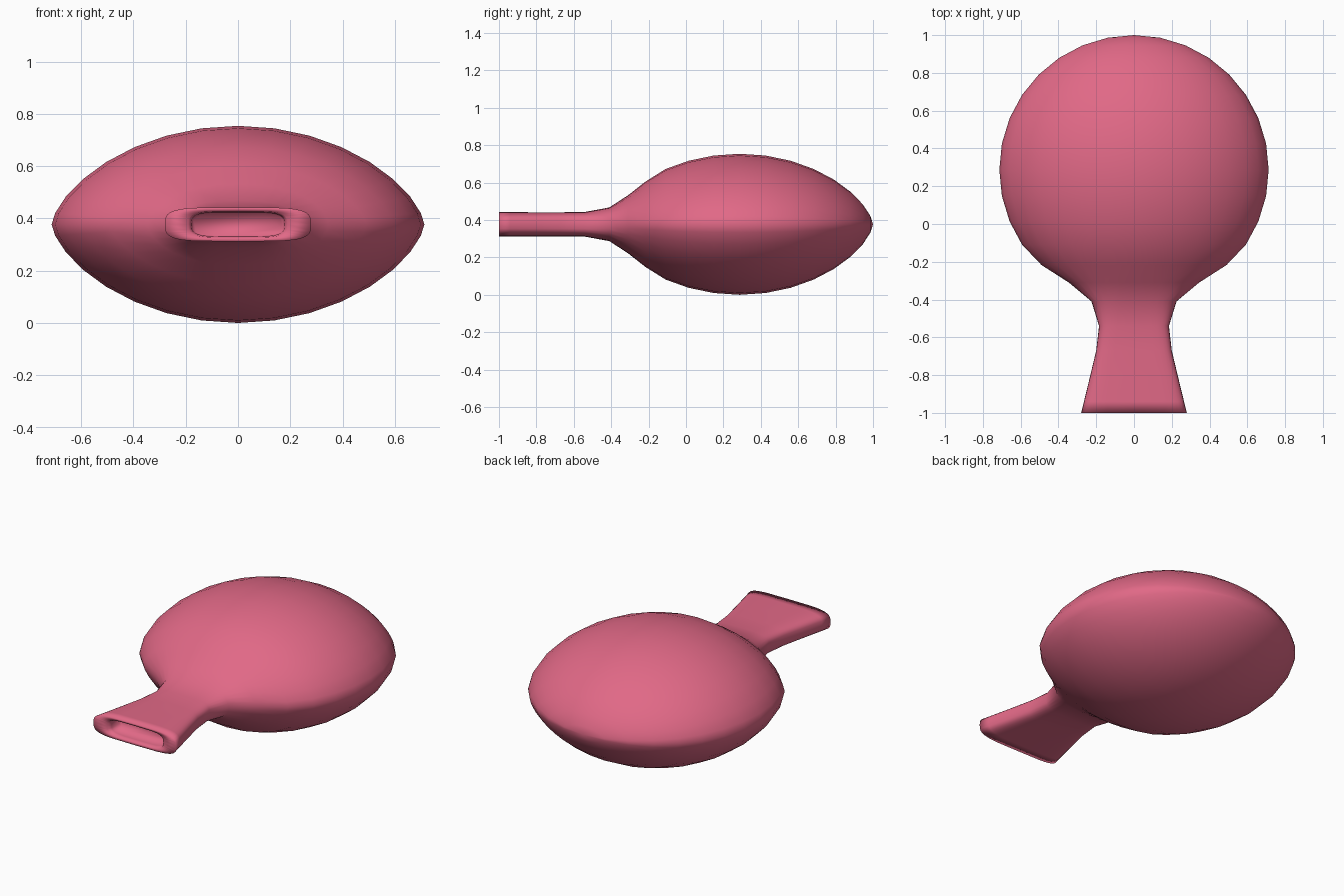
import bpy, bmesh, math

if "Cube" in bpy.data.objects:
    bpy.data.objects.remove(bpy.data.objects["Cube"], do_unlink=True)

# Rubber material
pink = bpy.data.materials.new("pink rubber")
pink.use_nodes = True
COLOR = (0.75, 0.14, 0.24, 1)
pink.diffuse_color = COLOR
pink.node_tree.nodes["Principled BSDF"].inputs["Base Color"].default_value = COLOR

SEGMENTS = 32
RADIUS, HALF_HEIGHT, BODY_Y = 0.713, 0.377, 0.287


def power(v, p):
    return 0.0 if abs(v) < 1e-9 else math.copysign(abs(v) ** p, v)


def add_ring(bm, y, w, h, a, b):
    """Cross-section of half width w and half height h; a and b set its squareness."""
    ring = []
    for i in range(SEGMENTS):
        t = 2 * math.pi * i / SEGMENTS
        ring.append(bm.verts.new((w * power(math.cos(t), a), y,
                                  HALF_HEIGHT + h * power(math.sin(t), b))))
    return ring


# Inflated lens-shaped body, from the back towards the neck
sections = []
for i in range(1, 13):
    phi = math.radians(11.25 * i)
    s = math.sin(phi)
    sections.append((BODY_Y + RADIUS * math.cos(phi), RADIUS * s,
                     HALF_HEIGHT * s ** 1.32, 1.0, 1.32))
sections[-1] = (-0.217, 0.49, 0.228, 1.0, 1.28)

# Shoulder, flared neck, rim and the recessed mouth
sections += [
    (-0.31, 0.345, 0.155, 0.9, 1.1),
    (-0.41, 0.225, 0.09, 0.65, 0.8),
    (-0.54, 0.185, 0.066, 0.45, 0.6),
    (-0.67, 0.20, 0.064, 0.4, 0.6),
    (-0.80, 0.231, 0.064, 0.4, 0.6),
    (-0.94, 0.265, 0.065, 0.4, 0.6),
    (-1.00, 0.28, 0.065, 0.4, 0.6),
    (-0.995, 0.19, 0.05, 0.4, 0.6),
    (-0.97, 0.178, 0.046, 0.4, 0.6),
    (-0.90, 0.172, 0.044, 0.4, 0.6),
]

bm = bmesh.new()
rings = [add_ring(bm, *s) for s in sections]
for r0, r1 in zip(rings, rings[1:]):
    for i in range(SEGMENTS):
        j = (i + 1) % SEGMENTS
        bm.faces.new((r0[i], r0[j], r1[j], r1[i]))

# Back tip and the floor of the mouth
tip = bm.verts.new((0, 1.0, HALF_HEIGHT))
for i in range(SEGMENTS):
    bm.faces.new((tip, rings[0][(i + 1) % SEGMENTS], rings[0][i]))
bm.faces.new(rings[-1])
bmesh.ops.recalc_face_normals(bm, faces=bm.faces)
for f in bm.faces:
    f.smooth = True

mesh = bpy.data.meshes.new("air_cushion")
bm.to_mesh(mesh)
bm.free()
mesh.materials.append(pink)
cushion = bpy.data.objects.new("air_cushion", mesh)
bpy.context.collection.objects.link(cushion)
